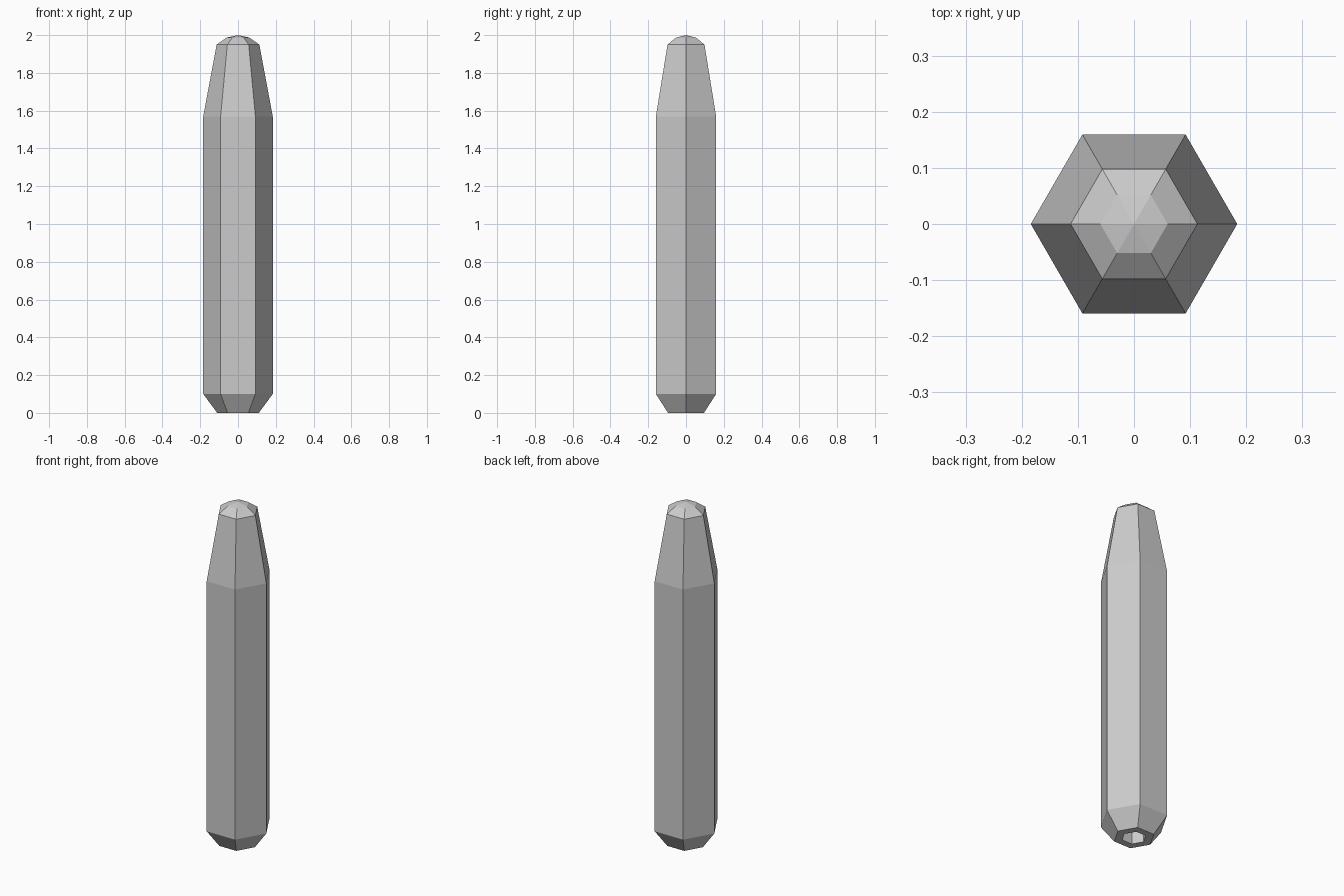
import bpy, bmesh
from math import cos, sin, pi

if "Cube" in bpy.data.objects:
    bpy.data.objects.remove(bpy.data.objects["Cube"])

SIDES = 6


def lathe(name, profile):
    """Sweep a (radius, z) profile round z; zero radius makes a pole."""
    bm = bmesh.new()
    rings = []
    for r, z in profile:
        n = SIDES if r > 0 else 1
        rings.append([bm.verts.new((r * cos(2 * pi * i / SIDES),
                                    r * sin(2 * pi * i / SIDES), z)) for i in range(n)])
    for a, b in zip(rings, rings[1:]):
        for i in range(SIDES):
            j = (i + 1) % SIDES
            quad = [a[i % len(a)], a[j % len(a)], b[j % len(b)], b[i % len(b)]]
            bm.faces.new(list(dict.fromkeys(quad)))
    bmesh.ops.recalc_face_normals(bm, faces=bm.faces)
    mesh = bpy.data.meshes.new(name)
    bm.to_mesh(mesh)
    bm.free()
    obj = bpy.data.objects.new(name, mesh)
    bpy.context.collection.objects.link(obj)
    return obj


# Hexagonal rod: socket in the base, chamfer, shaft, taper and domed tip
lathe("hexagonal_rod", [
    (0, 0.10), (0.065, 0.10), (0.065, 0),
    (0.11, 0), (0.184, 0.10),
    (0.184, 1.57), (0.113, 1.95),
    (0.06, 1.987), (0, 2.0),
])
